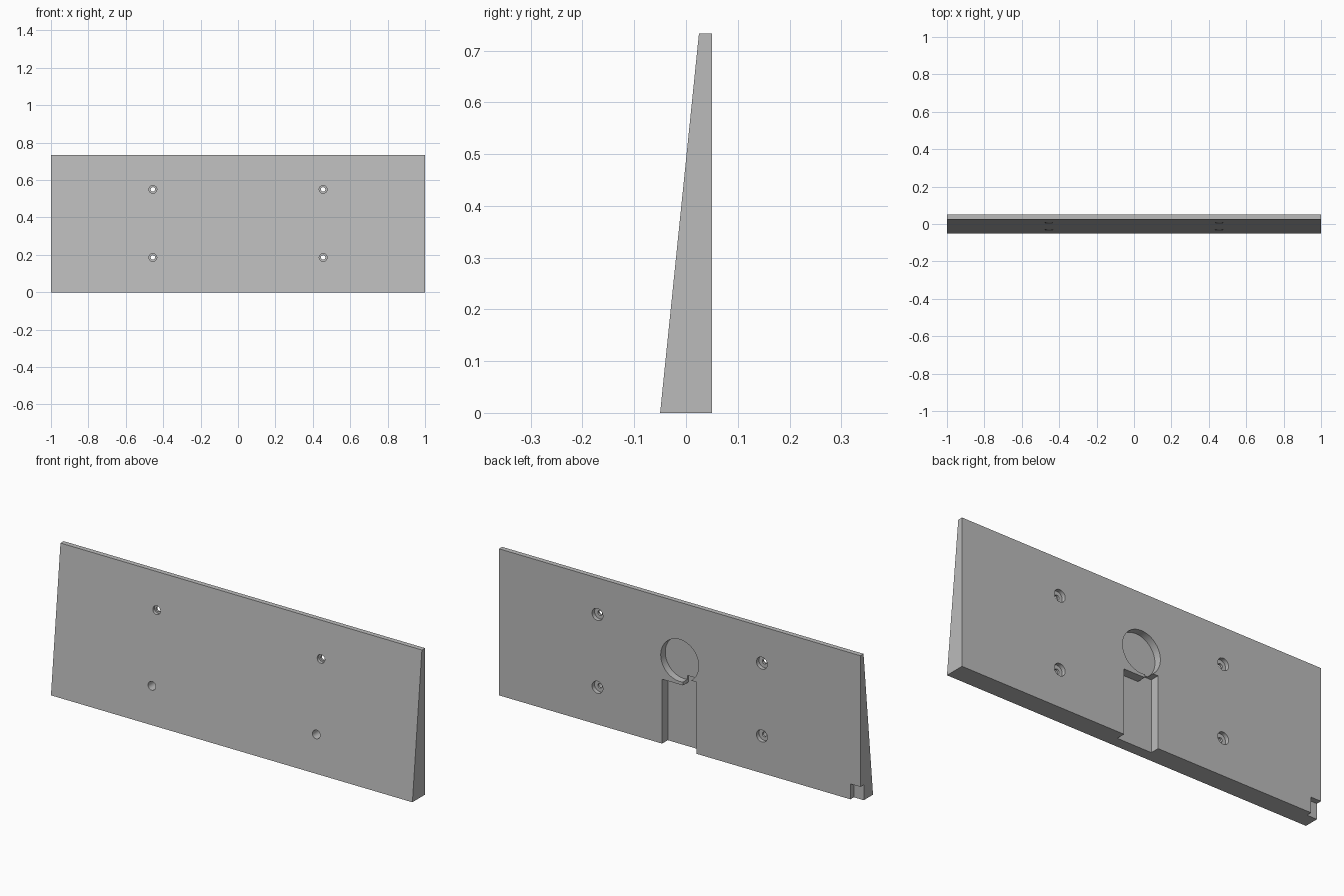
import bpy, bmesh, math

cube = bpy.data.objects.get("Cube")
if cube:
    bpy.data.objects.remove(cube, do_unlink=True)

BACK = 0.05      # y of the flat back
HEIGHT = 0.733

grey = bpy.data.materials.new("plain grey")
grey.use_nodes = True
colour = (0.5, 0.5, 0.5, 1)
grey.diffuse_color = colour
grey.node_tree.nodes["Principled BSDF"].inputs["Base Color"].default_value = colour


def extrude(name, points, direction):
    """Closed prism from a flat outline."""
    bm = bmesh.new()
    face = bm.faces.new([bm.verts.new(p) for p in points])
    moved = bmesh.ops.extrude_face_region(bm, geom=[face])["geom"]
    verts = [v for v in moved if isinstance(v, bmesh.types.BMVert)]
    bmesh.ops.translate(bm, verts=verts, vec=direction)
    bmesh.ops.recalc_face_normals(bm, faces=bm.faces)
    mesh = bpy.data.meshes.new(name)
    bm.to_mesh(mesh)
    bm.free()
    obj = bpy.data.objects.new(name, mesh)
    bpy.context.collection.objects.link(obj)
    mesh.materials.append(grey)
    return obj


def cut(points, depth_y):
    """Remove a prism running along y from the panel."""
    cutter = extrude("cutter", points, (0, depth_y, 0))
    cutter.hide_render = True
    bpy.context.view_layer.objects.active = panel
    mod = panel.modifiers.new("cut", "BOOLEAN")
    mod.operation, mod.solver, mod.object = "DIFFERENCE", "EXACT", cutter
    bpy.ops.object.modifier_apply(modifier=mod.name)
    bpy.data.objects.remove(cutter, do_unlink=True)


def circle(x, z, r, y, n=48):
    return [(x + r * math.cos(2 * math.pi * i / n), y,
             z + r * math.sin(2 * math.pi * i / n)) for i in range(n)]


def outline(pairs, y):
    return [(x, y, z) for x, z in pairs]


# Wedge panel: sloped front, flat back
profile = [(-0.05, 0), (BACK, 0), (BACK, HEIGHT), (0.025, HEIGHT)]
panel = extrude("wedge_panel", [(-1, y, z) for y, z in profile], (2, 0, 0))

# Round pocket in the back
cut(circle(0, 0.442, 0.105, BACK - 0.036, 64), 0.2)

# Cable slot with a side opening up into the round pocket
slot = [(0.097, -0.1), (0.097, 0.322), (-0.018, 0.322), (-0.018, 0.358),
        (-0.092, 0.358), (-0.092, -0.1)]
cut(outline(slot, BACK - 0.045), 0.2)

# Small notch in the lower back corner
notch = [(-1.1, -0.1), (-0.945, -0.1), (-0.945, 0.077), (-1.1, 0.077)]
cut(outline(notch, BACK - 0.027), 0.2)

# Screw holes: front bore, narrow through hole, back counterbore
for x in (-0.455, 0.455):
    for z in (0.186, 0.55):
        cut(circle(x, z, 0.021, -0.2), 0.22)
        cut(circle(x, z, 0.012, -0.2), 0.4)
        cut(circle(x, z, 0.03, BACK - 0.02), 0.2)

panel.select_set(True)
bpy.context.view_layer.objects.active = panel
bpy.ops.object.shade_smooth_by_angle(angle=math.radians(30))
